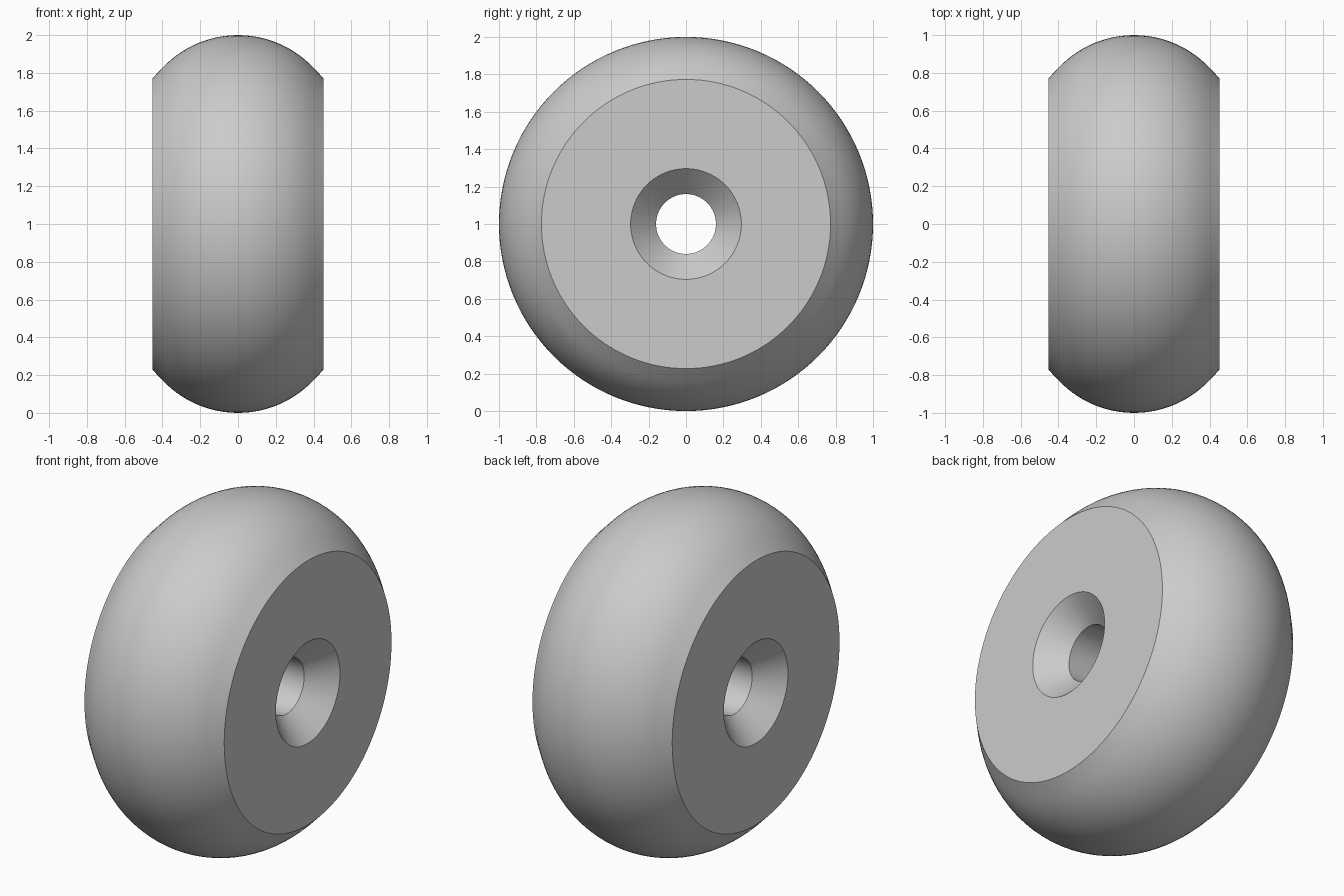
import bpy
import bmesh
import math
from mathutils import Vector

default = bpy.data.objects.get("Cube")
if default:
    bpy.data.objects.remove(default, do_unlink=True)

HALF_WIDTH = 0.452
OUTER = 1.0
CROWN = 0.548        # radius of the rounded tread
FACE_RADIUS = 0.773
SINK_RADIUS = 0.296
BORE = 0.16
ARC_STEPS = 24
SEGMENTS = 128

# Single grey material
grey = bpy.data.materials.new("plain grey")
grey.use_nodes = True
colour = (0.6, 0.6, 0.6, 1)
grey.diffuse_color = colour
grey.node_tree.nodes["Principled BSDF"].inputs["Base Color"].default_value = colour

# Closed cross-section as (x, radius): crowned tread, flat sides, countersunk bore
limit = math.pi / 4
profile = [(-HALF_WIDTH, FACE_RADIUS)]
for i in range(ARC_STEPS + 1):
    a = -limit + 2 * limit * i / ARC_STEPS
    profile.append((CROWN * math.sin(a), OUTER - CROWN + CROWN * math.cos(a)))
sink_depth = SINK_RADIUS - BORE
profile += [
    (HALF_WIDTH, FACE_RADIUS),
    (HALF_WIDTH, SINK_RADIUS),
    (HALF_WIDTH - sink_depth, BORE),
    (sink_depth - HALF_WIDTH, BORE),
    (-HALF_WIDTH, SINK_RADIUS),
]

# Revolve the section around the x axis
bm = bmesh.new()
verts = [bm.verts.new((x, 0, r)) for x, r in profile]
edges = [bm.edges.new((v, verts[i - 1])) for i, v in enumerate(verts)]
bmesh.ops.spin(bm, geom=verts + edges, cent=Vector(), axis=Vector((1, 0, 0)),
               angle=math.tau, steps=SEGMENTS)
bmesh.ops.remove_doubles(bm, verts=bm.verts, dist=0.0001)
bmesh.ops.recalc_face_normals(bm, faces=bm.faces)
mesh = bpy.data.meshes.new("roller_wheel")
bm.to_mesh(mesh)
bm.free()
mesh.materials.append(grey)

wheel = bpy.data.objects.new("roller_wheel", mesh)
wheel.location.z = OUTER
bpy.context.collection.objects.link(wheel)

# Smooth surfaces with crisp rims
bpy.ops.object.select_all(action="DESELECT")
wheel.select_set(True)
bpy.context.view_layer.objects.active = wheel
bpy.ops.object.shade_smooth_by_angle(angle=math.radians(30))
